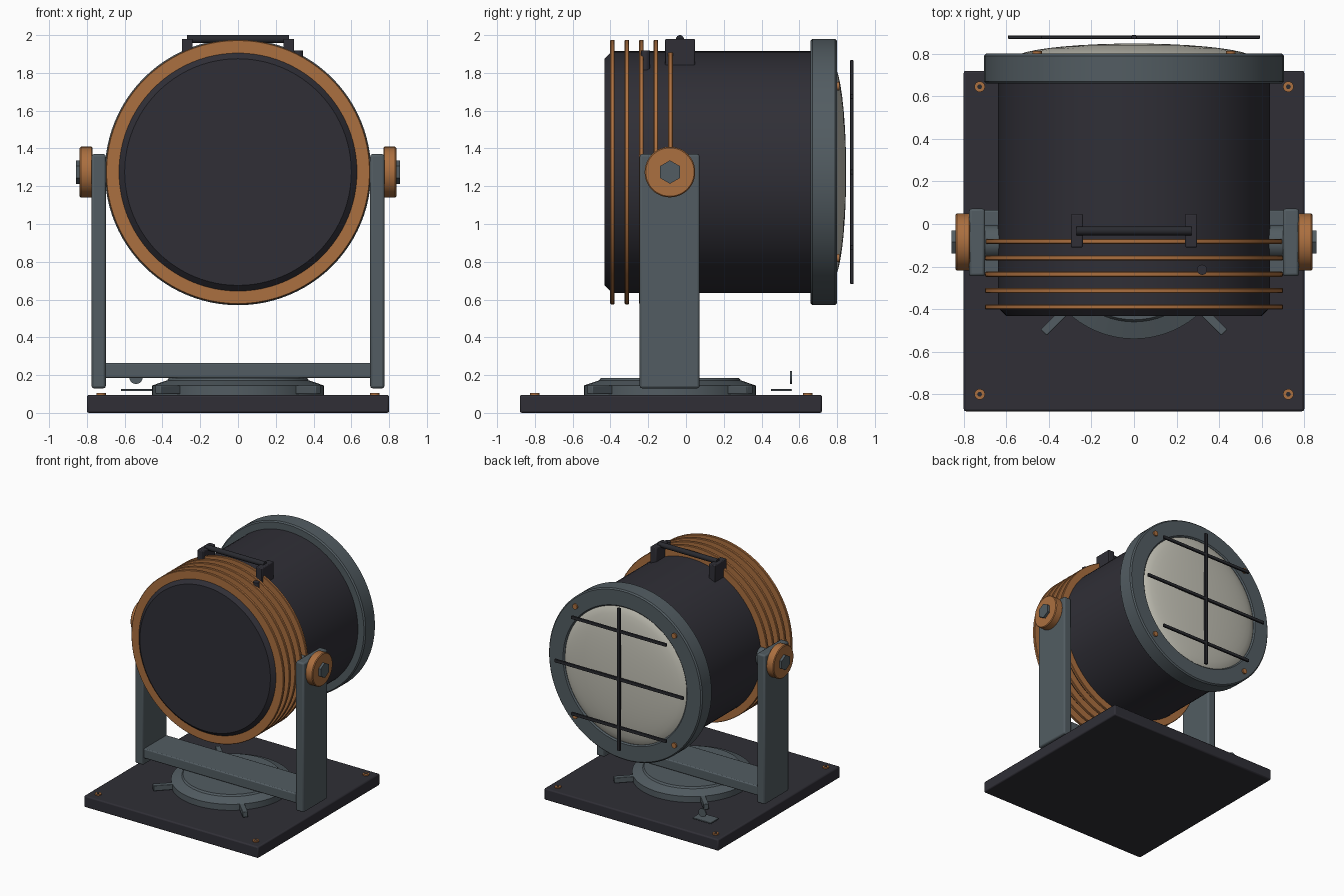
import bpy, bmesh, math
from mathutils import Matrix, Vector

if "Cube" in bpy.data.objects:
    bpy.data.objects.remove(bpy.data.objects["Cube"])


def material(name, r, g, b):
    m = bpy.data.materials.new(name)
    m.diffuse_color = (r, g, b, 1)
    m.use_nodes = True
    m.node_tree.nodes["Principled BSDF"].inputs["Base Color"].default_value = m.diffuse_color
    return m


DARK = material("charcoal paint", 0.029, 0.028, 0.037)
GREY = material("slate grey metal", 0.085, 0.108, 0.122)
COPPER = material("copper", 0.41, 0.16, 0.05)
LENS = material("pale glass", 0.54, 0.53, 0.46)
BLACK = material("dark trim", 0.022, 0.023, 0.029)

PY, PZ = -0.085, 1.275          # tilt pivot


def finish(bm, name, mat, bevel=0.0):
    bmesh.ops.recalc_face_normals(bm, faces=bm.faces)
    me = bpy.data.meshes.new(name)
    bm.to_mesh(me)
    bm.free()
    ob = bpy.data.objects.new(name, me)
    bpy.context.collection.objects.link(ob)
    me.materials.append(mat)
    if bevel:
        mod = ob.modifiers.new("bevel", 'BEVEL')
        mod.width, mod.segments = bevel, 2
        mod.limit_method, mod.angle_limit = 'ANGLE', math.radians(40)
    bpy.ops.object.select_all(action='DESELECT')
    ob.select_set(True)
    bpy.context.view_layer.objects.active = ob
    bpy.ops.object.shade_smooth_by_angle(angle=math.radians(30))
    return ob


def box(name, mat, lo, hi, bevel=0.0, turn=0.0):
    lo, hi = Vector(lo), Vector(hi)
    bm = bmesh.new()
    size = hi - lo
    bmesh.ops.create_cube(bm, size=1, matrix=Matrix.Translation((lo + hi) / 2)
                          @ Matrix.Rotation(turn, 4, 'Z') @ Matrix.Diagonal((*size, 1)))
    return finish(bm, name, mat, bevel)


AXES = {'X': Matrix.Rotation(math.pi / 2, 4, 'Y'),
        'Y': Matrix.Rotation(-math.pi / 2, 4, 'X'),
        'Z': Matrix.Identity(4)}


def lathe(name, mat, profile, centre, axis, seg=64, ring=False):
    """Spin (radius, height) points round an axis; ring=True closes the section."""
    bm = bmesh.new()
    M = Matrix.Translation(centre) @ AXES[axis]
    rows = []
    for r, h in profile:
        if r < 1e-6:
            rows.append([bm.verts.new(M @ Vector((0, 0, h)))] * seg)
        else:
            rows.append([bm.verts.new(M @ Vector((r * math.cos(2 * math.pi * i / seg),
                                                  r * math.sin(2 * math.pi * i / seg), h)))
                         for i in range(seg)])
    pairs = list(zip(rows, rows[1:])) + ([(rows[-1], rows[0])] if ring else [])
    for a, b in pairs:
        for i in range(seg):
            j = (i + 1) % seg
            bm.faces.new(list(dict.fromkeys((a[i], a[j], b[j], b[i]))))
    return finish(bm, name, mat)


def rod(name, mat, r, h0, h1, centre, axis, seg=32, c=0.0):
    """Solid cylinder with chamfer c on both rims."""
    pts = [(0, h0), (r - c, h0), (r, h0 + c), (r, h1 - c), (r - c, h1), (0, h1)]
    if not c:
        pts = [(0, h0), (r, h0), (r, h1), (0, h1)]
    return lathe(name, mat, pts, centre, axis, seg)


# base plate and corner bolts
box("base_plate", DARK, (-0.8, -0.88, 0), (0.8, 0.72, 0.095), 0.01)
for x in (-0.725, 0.725):
    for y in (-0.8, 0.645):
        rod("base_bolt", COPPER, 0.025, 0.09, 0.104, (x, y, 0), 'Z', 16)
        rod("base_bolt_socket", BLACK, 0.012, 0.1, 0.106, (x, y, 0), 'Z', 6)

# turntable with four diagonal clamps
lathe("turntable", GREY, [(0, 0.09), (0.455, 0.09), (0.455, 0.145), (0.375, 0.172),
                          (0.365, 0.186), (0, 0.186)], (0, PY, 0), 'Z')
for k in range(4):
    a = math.pi / 4 + k * math.pi / 2
    cx, cy = 0.525 * math.cos(a), PY + 0.525 * math.sin(a)
    box("turntable_clamp", GREY, (cx - 0.075, cy - 0.02, 0.1),
        (cx + 0.075, cy + 0.02, 0.145), 0.004, a)

# small latch plate with upright disc on the base
box("latch_plate", GREY, (-0.62, 0.45, 0.115), (-0.45, 0.56, 0.126), 0.003)
rod("latch_disc", GREY, 0.035, -0.005, 0.005, (-0.54, 0.555, 0.188), 'Y', 20)

# yoke
box("yoke_crossbar", GREY, (-0.72, -0.235, 0.185), (0.72, 0.065, 0.265), 0.008)
for s in (-1, 1):
    xa, xb = sorted((s * 0.7, s * 0.775))
    box("yoke_arm", GREY, (xa, -0.245, 0.13), (xb, 0.072, 1.37), 0.012)

    def span(a, b):
        return sorted((s * a, s * b))
    rod("pivot_boss", GREY, 0.08, *span(0.62, 0.71), (0, PY, PZ), 'X')
    rod("pivot_knob", COPPER, 0.134, *span(0.77, 0.838), (0, PY, PZ), 'X', 48, 0.006)
    rod("pivot_bolt", GREY, 0.062, *span(0.83, 0.858), (0, PY, PZ), 'X', 6)

# lamp housing with cooling fins
rod("lamp_housing", DARK, 0.64, -0.432, 0.70, (0, 0, PZ), 'Y', 96, 0.04)
for k in range(5):
    y = -0.39 + 0.077 * k
    lathe("cooling_fin", COPPER, [(0.62, y - 0.012), (0.696, y - 0.012), (0.7, y - 0.008),
                                  (0.7, y + 0.008), (0.696, y + 0.012), (0.62, y + 0.012)],
          (0, 0, PZ), 'Y', 96, True)

# bezel, lens and bezel screws
lathe("bezel", GREY, [(0.56, 0.66), (0.695, 0.66), (0.705, 0.67), (0.705, 0.79),
                      (0.695, 0.8), (0.57, 0.8), (0.56, 0.79)], (0, 0, PZ), 'Y', 96, True)
dome = [(0.568 * math.sin(t * math.pi / 20), 0.775 + 0.073 * math.cos(t * math.pi / 20))
        for t in range(11)]
lathe("lens", LENS, dome + [(0.565, 0.72), (0, 0.72)], (0, 0, PZ), 'Y', 64)
for sx in (-1, 1):
    for sz in (-1, 1):
        rod("bezel_screw", COPPER, 0.022, 0.79, 0.812,
            (sx * 0.455, 0, PZ + sz * 0.455), 'Y', 16)

# guard bars in front of the lens
box("guard_upright", BLACK, (-0.013, 0.869, PZ - 0.592), (0.013, 0.887, PZ + 0.592), 0.003)
for dz in (-0.4, 0, 0.4):
    w = math.sqrt(0.592 ** 2 - dz ** 2)
    box("guard_crossbar", BLACK, (-w, 0.87, PZ + dz - 0.013), (w, 0.886, PZ + dz + 0.013), 0.003)

# carrying handle and vent knob
for s in (-1, 1):
    xa, xb = sorted((s * 0.24, s * 0.297))
    box("handle_post", DARK, (xa, -0.11, 1.83), (xb, 0.047, 1.98), 0.006)
rod("handle_bar", BLACK, 0.021, -0.27, 0.27, (0, -0.032, 1.979), 'X', 24)
rod("vent_knob", DARK, 0.024, 1.8, 1.918, (0.32, -0.215, 0), 'Z', 20)
